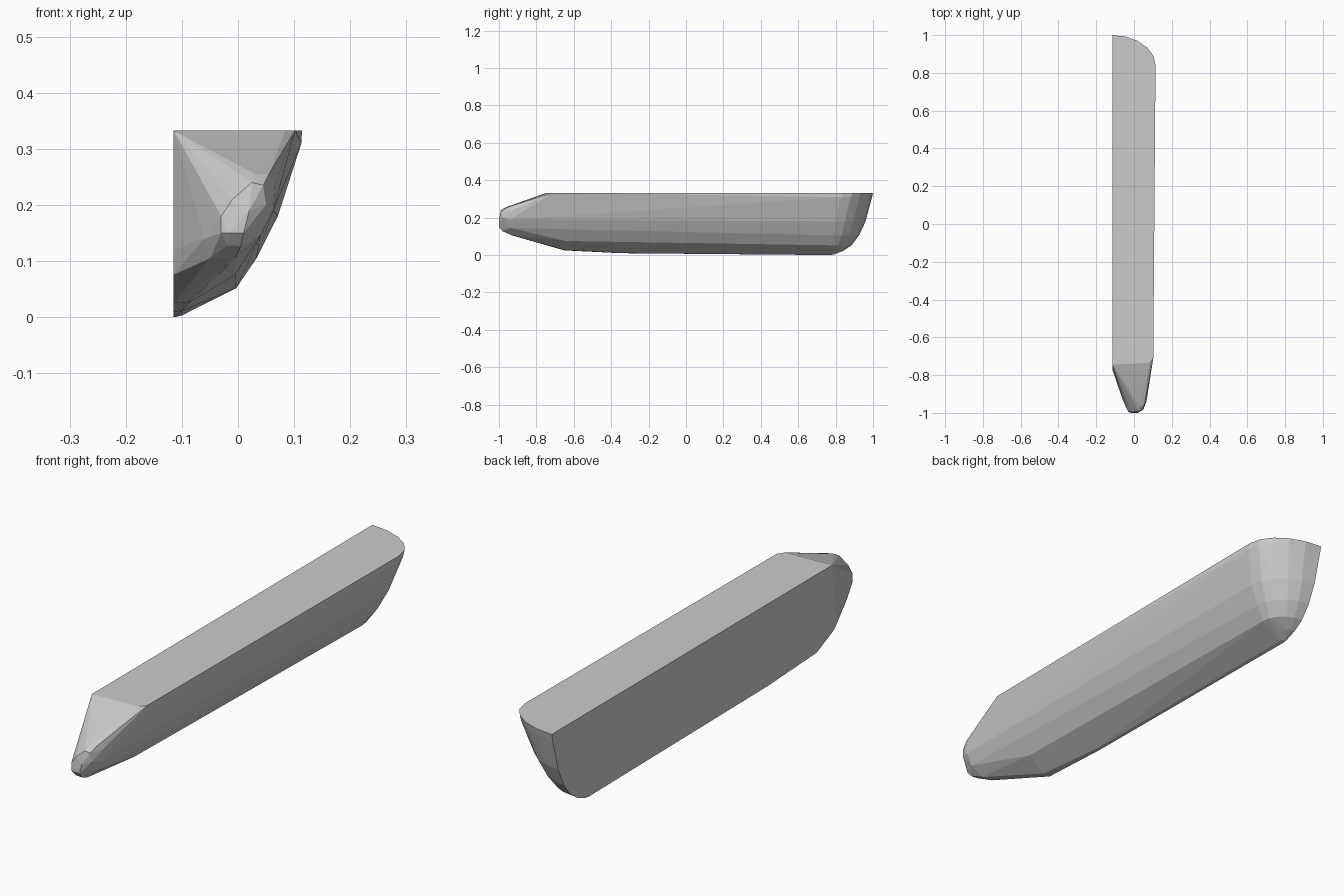
import bpy, bmesh, math

WALL = -0.115          # flat inner side of the half hull
pts = []

# Rounded rear: a quarter ellipse at each height (z, width, arc start y, arc tip y)
levels = [(.333, .229, .84, 1.0), (.31, .228, .83, .995), (.18, .186, .80, .96),
          (.105, .148, .79, .925), (.052, .112, .78, .885),
          (.022, .05, .78, .84), (.003, .015, .77, .79), (0, .003, .76, .77)]
for z, w, y0, y1 in levels:
    for i in range(6):
        a = i / 5 * math.pi / 2
        pts.append((WALL + w * math.cos(a), y0 + (y1 - y0) * math.sin(a), z))

# Front end of the top deck
pts += [(WALL, -.745, .333), (.085, -.735, .333), (.102, -.71, .333)]

# Front end of the flat wall and of the underside
pts += [(WALL, -.77, .12), (WALL, -.76, .075), (WALL, -.65, .025), (WALL, -.35, .01),
        (-.085, -.65, .027), (-.005, -.64, .075), (-.1, -.35, .011)]

# Blunt nose: outer ring, then the small front facet
ring = [(.066, .235, -.94), (.055, .255, -.955), (.03, .255, -.965), (-.03, .19, -.97),
        (-.06, .14, -.93), (-.05, .105, -.925), (-.005, .105, -.93), (.04, .145, -.94),
        (.063, .19, -.94)]
face = [(-.03, .18, -.995), (-.03, .15, -.995), (-.018, .128, -.98), (.005, .127, -.98),
        (.01, .15, -1), (-.015, .15, -1), (.05, .2, -.98), (.045, .235, -.985),
        (.025, .24, -.99), (-.01, .21, -.995), (.02, .19, -1)]
pts += [(x, y, z) for x, z, y in ring + face]

# The hull is the convex skin around these stations
bm = bmesh.new()
for p in pts:
    bm.verts.new(p)
res = bmesh.ops.convex_hull(bm, input=bm.verts)
loose = [v for v in bm.verts if not v.link_faces]
bmesh.ops.delete(bm, geom=loose, context='VERTS')
bmesh.ops.dissolve_limit(bm, angle_limit=math.radians(1), verts=bm.verts, edges=bm.edges)
bmesh.ops.recalc_face_normals(bm, faces=bm.faces)

mesh = bpy.data.meshes.new("half_hull")
bm.to_mesh(mesh)
bm.free()
obj = bpy.data.objects.new("half_hull", mesh)
bpy.context.collection.objects.link(obj)
